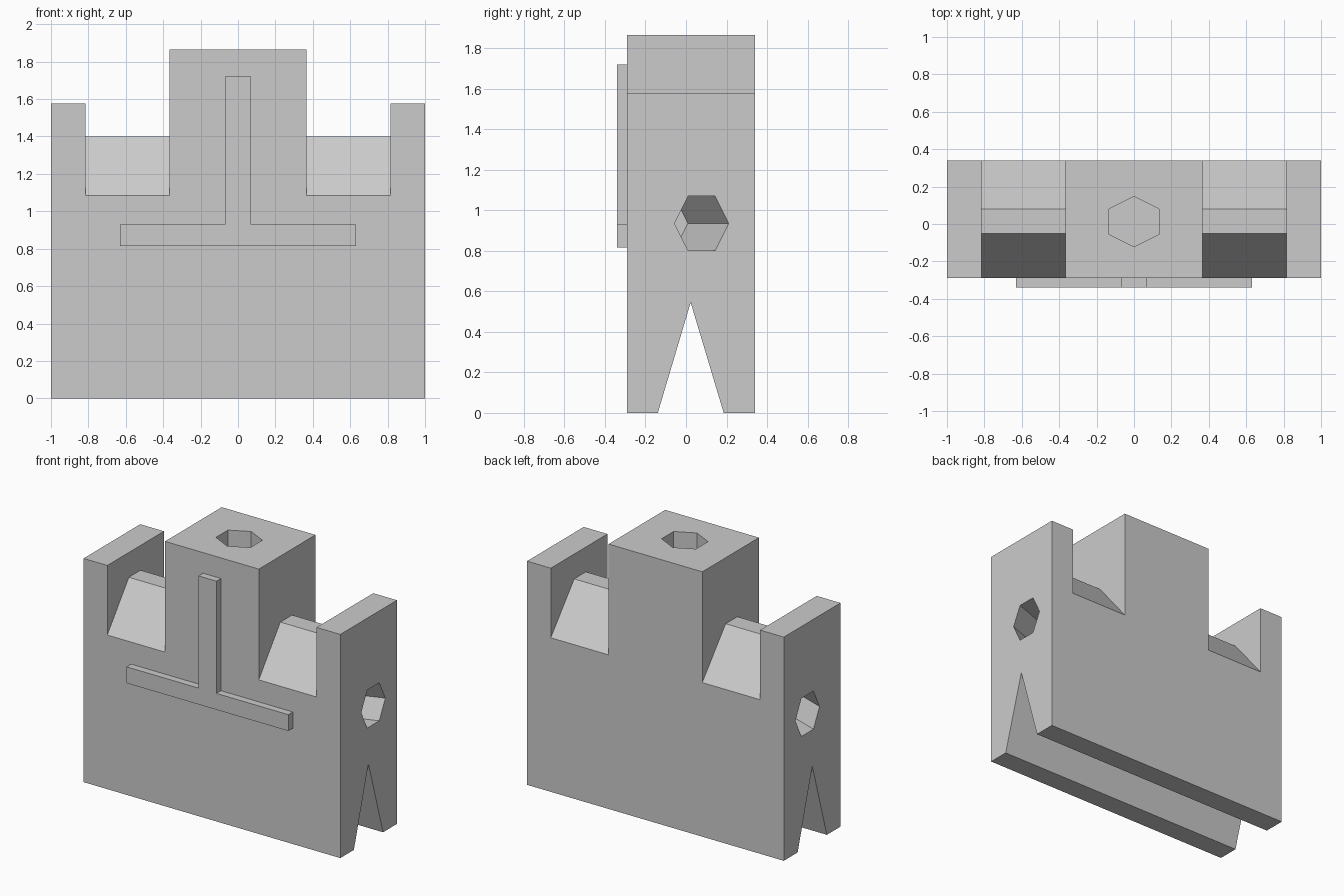
import bpy, bmesh
from mathutils import Matrix, Vector

cube = bpy.data.objects.get("Cube")
if cube:
    bpy.data.objects.remove(cube, do_unlink=True)

grey = bpy.data.materials.new("plain_grey")
grey.use_nodes = True
grey.diffuse_color = (0.6, 0.6, 0.6, 1)
grey.node_tree.nodes["Principled BSDF"].inputs["Base Color"].default_value = (0.6, 0.6, 0.6, 1)

FRONT, BACK = -0.29, 0.34


def prism(name, start, end):
    """Solid between two matching loops of points."""
    bm = bmesh.new()
    a = [bm.verts.new(p) for p in start]
    b = [bm.verts.new(p) for p in end]
    bm.faces.new(a)
    bm.faces.new(b[::-1])
    n = len(a)
    for i in range(n):
        bm.faces.new((a[i], b[i], b[(i + 1) % n], a[(i + 1) % n]))
    bmesh.ops.recalc_face_normals(bm, faces=bm.faces)
    mesh = bpy.data.meshes.new(name)
    bm.to_mesh(mesh)
    bm.free()
    mesh.materials.append(grey)
    obj = bpy.data.objects.new(name, mesh)
    bpy.context.collection.objects.link(obj)
    return obj


def along_y(name, profile, y0, y1):
    return prism(name, [(x, y0, z) for x, z in profile], [(x, y1, z) for x, z in profile])


def along_x(name, profile, x0, x1):
    return prism(name, [(x0, y, z) for y, z in profile], [(x1, y, z) for y, z in profile])


# Body: mirrored tower outline
half = [(1, 0), (1, 1.575), (0.815, 1.575), (0.815, 1.085),
        (0.365, 1.085), (0.365, 1.865)]
body = along_y("body", half + [(-x, z) for x, z in reversed(half)], FRONT, BACK)

# Sloped ridges in the two notches
ridge = [(FRONT, 1.085), (BACK, 1.085), (0.08, 1.4), (-0.05, 1.4)]
for side, s in (("left", 1), ("right", -1)):
    along_x(side + "_ridge", ridge, 0.365 * s, 0.815 * s)

# Raised inverted T on the front
bar, stem, low, mid, high = 0.63, 0.07, 0.815, 0.93, 1.72
tee = [(bar, low), (bar, mid), (stem, mid), (stem, high)]
along_y("front_tee", tee + [(-x, z) for x, z in reversed(tee)], FRONT - 0.05, FRONT)

# Cutters: bottom groove, top pocket, slanted side pockets
cutters = [along_x("groove_cutter", [(-0.148, -0.03), (0.195, -0.03), (0.023, 0.545)], -1.1, 1.1)]
R = 0.134
hexagon = [(R, 0), (R / 2, R), (-R / 2, R), (-R, 0), (-R / 2, -R), (R / 2, -R)]


def hex_top(z):
    return [(v, u + 0.013, z) for u, v in hexagon]


cutters.append(prism("top_pocket_cutter", hex_top(1.9), hex_top(1.45)))
for side, s in (("left", 1), ("right", -1)):
    def hex_side(x):
        shift = (x - 1) * 0.36
        return [(x * s, u + 0.077 + shift, v + 0.935) for u, v in hexagon]
    cutters.append(prism(side + "_pocket_cutter", hex_side(1.05), hex_side(0.44)))

for c in cutters:
    mod = body.modifiers.new(c.name, "BOOLEAN")
    mod.operation = "DIFFERENCE"
    mod.solver = "EXACT"
    mod.object = c
    c.hide_render = True
    c.hide_viewport = True
